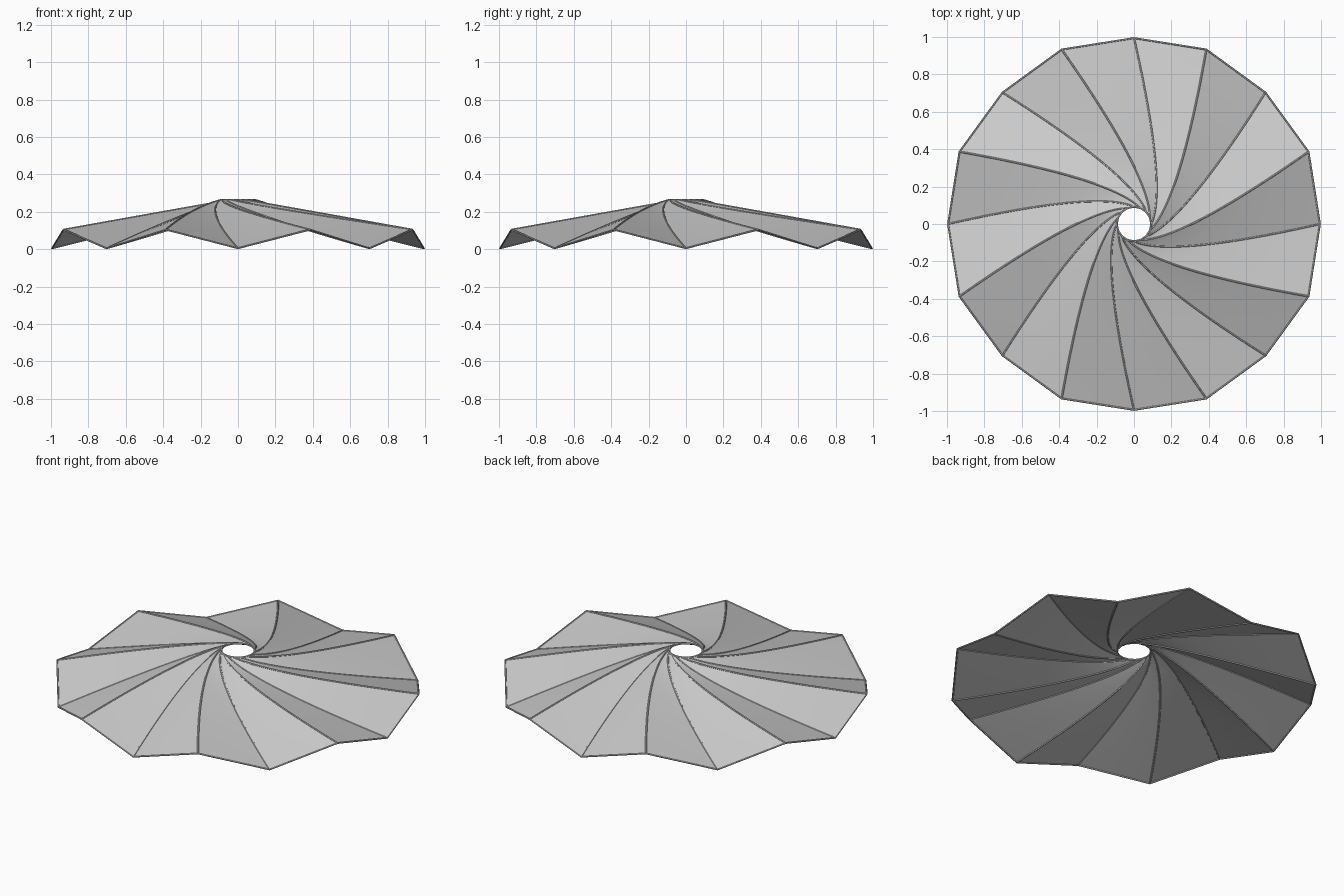
import bpy, bmesh
from math import pi
from mathutils import Vector, Matrix

if "Cube" in bpy.data.objects:
    bpy.data.objects.remove(bpy.data.objects["Cube"], do_unlink=True)

SPOKES, STEPS, ACROSS = 16, 32, 4
ROD = 0.005
HUB_R, HUB_Z = 0.092, 0.265

def material(name, value):
    m = bpy.data.materials.new(name)
    m.use_nodes = True
    colour = (value, value, value, 1)
    m.diffuse_color = colour
    m.node_tree.nodes["Principled BSDF"].inputs["Base Color"].default_value = colour
    return m

grey = material("light grey", 0.6)

def spoke(i):
    """Swirling fold line from the rim to the hub; valleys and ridges alternate."""
    ridge = i % 2
    rim_z = 0.105 if ridge else ROD
    a = Vector((0, 1.01 if ridge else 0.994, rim_z))
    b = Vector((0.18, 0.2, rim_z + 0.76 * (HUB_Z - rim_z)))
    c = Vector((HUB_R, 0, HUB_Z))
    turn = Matrix.Rotation(2 * pi * i / SPOKES, 3, 'Z')
    ts = [k / STEPS for k in range(STEPS + 1)]
    return [turn @ (a * (1 - t) ** 2 + b * 2 * t * (1 - t) + c * t * t) for t in ts]

lines = [spoke(i) for i in range(SPOKES)]

# Pleated sheet: one smooth panel between each pair of neighbouring folds
bm = bmesh.new()
for i in range(SPOKES):
    left, right = lines[i], lines[(i + 1) % SPOKES]
    grid = [[bm.verts.new(p.lerp(q, j / ACROSS)) for j in range(ACROSS + 1)]
            for p, q in zip(left, right)]
    for r0, r1 in zip(grid, grid[1:]):
        for j in range(ACROSS):
            bm.faces.new((r0[j], r0[j + 1], r1[j + 1], r1[j])).smooth = True
for f in bm.faces:
    f.normal_update()
    if f.normal.z < 0:
        f.normal_flip()
mesh = bpy.data.meshes.new("pleated_sheet")
bm.to_mesh(mesh)
bm.free()
mesh.materials.append(grey)
bpy.context.collection.objects.link(bpy.data.objects.new("pleated_sheet", mesh))

def rods(name, paths, closed=False):
    curve = bpy.data.curves.new(name, 'CURVE')
    curve.dimensions = '3D'
    curve.bevel_depth = ROD
    curve.bevel_resolution = 1
    curve.use_fill_caps = True
    for path in paths:
        s = curve.splines.new('POLY')
        s.points.add(len(path) - 1)
        for point, p in zip(s.points, path):
            point.co = (*p, 1)
        s.use_cyclic_u = closed
    curve.materials.append(grey)
    obj = bpy.data.objects.new(name, curve)
    bpy.context.collection.objects.link(obj)
    bpy.ops.object.select_all(action='DESELECT')
    obj.select_set(True)
    bpy.context.view_layer.objects.active = obj
    bpy.ops.object.convert(target='MESH')
    bpy.ops.object.shade_smooth_by_angle()

# Thin rods along the folds, the outer rim and the hub opening
rods("fold_rods", lines)
rods("outer_rim", [[l[0] for l in lines]], closed=True)
rods("hub_ring", [[l[-1] for l in lines]], closed=True)
